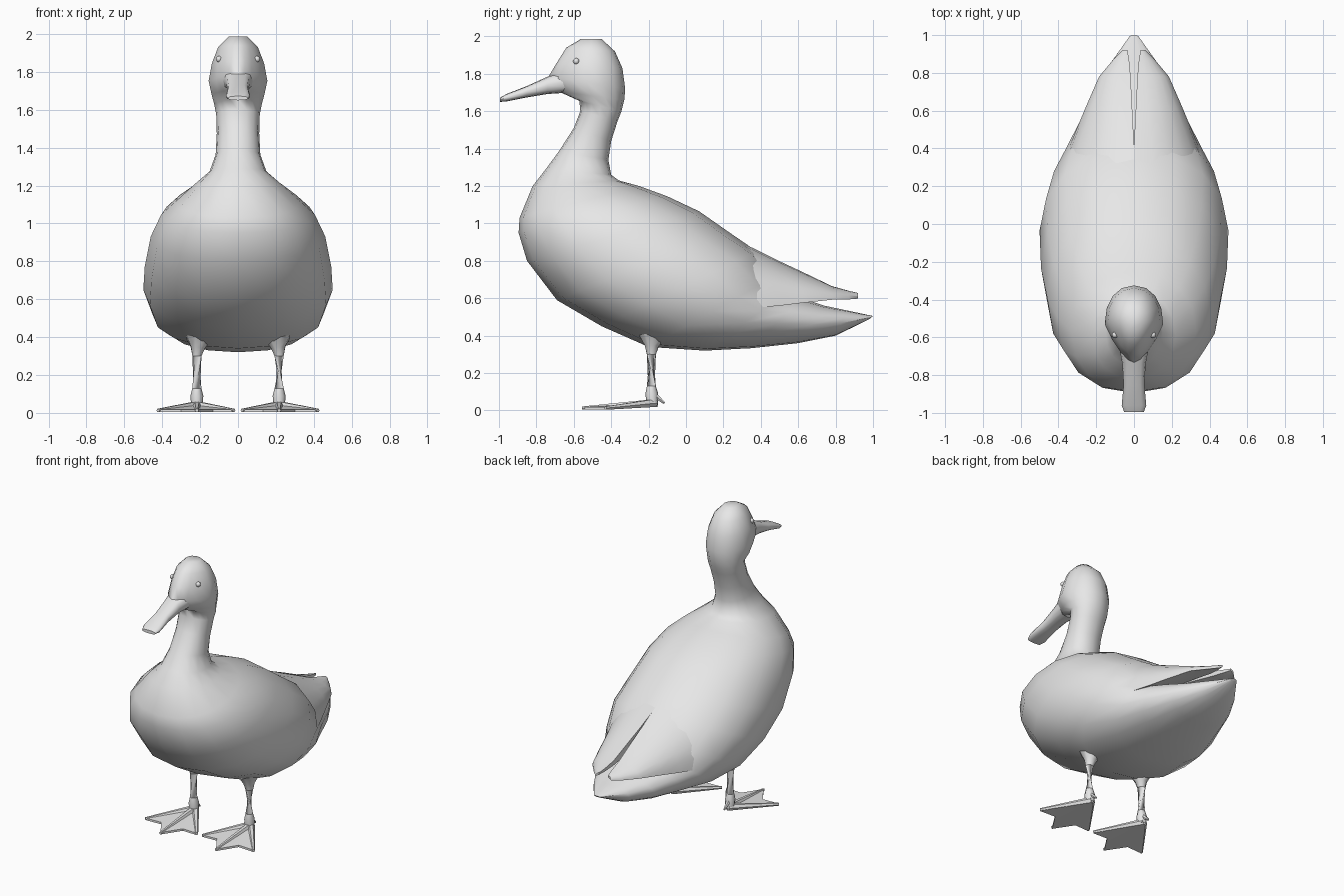
import bpy, bmesh, math
from mathutils import Vector

if "Cube" in bpy.data.objects:
    bpy.data.objects.remove(bpy.data.objects["Cube"], do_unlink=True)

GREY = (0.8, 0.8, 0.8, 1)
mat = bpy.data.materials.new("plain grey")
mat.use_nodes = True
mat.diffuse_color = GREY
mat.node_tree.nodes["Principled BSDF"].inputs["Base Color"].default_value = GREY


def finish(name, bm, angle=50):
    bmesh.ops.recalc_face_normals(bm, faces=bm.faces[:])
    mesh = bpy.data.meshes.new(name)
    bm.to_mesh(mesh)
    bm.free()
    mesh.materials.append(mat)
    for p in mesh.polygons:
        p.use_smooth = True
    mesh.set_sharp_from_angle(angle=math.radians(angle))
    obj = bpy.data.objects.new(name, mesh)
    bpy.context.collection.objects.link(obj)
    return obj


def loft(name, rings, angle=50):
    """Skin a list of equally sized rings and cap both ends."""
    bm = bmesh.new()
    loops = [[bm.verts.new(p) for p in ring] for ring in rings]
    n = len(loops[0])
    for a, b in zip(loops, loops[1:]):
        for i in range(n):
            j = (i + 1) % n
            bm.faces.new((a[i], a[j], b[j], b[i]))
    bm.faces.new(loops[0])
    bm.faces.new(loops[-1])
    return finish(name, bm, angle)


def oval(fy, fz, by, bz, w, taper=0.0, power=0.92, n=16):
    """Ring spanning a front and a back profile point, narrowed to the front."""
    f, b = Vector((0, fy, fz)), Vector((0, by, bz))
    mid, half = (f + b) / 2, (f - b) / 2
    ring = []
    for i in range(n):
        a = math.tau * i / n
        c, s = math.cos(a), math.sin(a)
        c = math.copysign(abs(c) ** power, c)
        s = math.copysign(abs(s) ** power, s)
        ring.append(mid + half * c + Vector((w * s * (1 - taper * max(0, c)), 0, 0)))
    return ring


def tube(name, stops, n=8):
    """Tapered tube through (point, radius) stops."""
    pts = [Vector(p) for p, r in stops]
    rings = []
    for i, (p, r) in enumerate(stops):
        d = pts[min(i + 1, len(pts) - 1)] - pts[max(i - 1, 0)]
        q = d.to_track_quat('Z', 'Y')
        rings.append([pts[i] + q @ Vector((r * math.cos(math.tau * k / n),
                      r * math.sin(math.tau * k / n), 0)) for k in range(n)])
    return loft(name, rings)


# Head, neck, body and tail: front y, z, back y, z, half width, taper
body = [
    (-.56, 1.987, -.45, 1.985, .05, .2), (-.64, 1.94, -.38, 1.92, .105, .3),
    (-.69, 1.86, -.34, 1.83, .138, .4), (-.735, 1.785, -.325, 1.72, .155, .5),
    (-.68, 1.705, -.33, 1.66, .14, .4), (-.57, 1.655, -.345, 1.60, .125, .2),
    (-.565, 1.60, -.365, 1.55, .115, 0), (-.60, 1.51, -.40, 1.44, .112, 0),
    (-.68, 1.385, -.415, 1.34, .118, 0), (-.75, 1.29, -.40, 1.26, .15, 0),
    (-.82, 1.20, -.36, 1.23, .22, 0), (-.89, 1.03, -.25, 1.20, .33, 0),
    (-.895, .95, -.10, 1.145, .405, 0), (-.85, .80, .07, 1.065, .46, 0),
    (-.69, .59, .22, .96, .492, 0), (-.45, .45, .38, .85, .50, 0),
    (-.20, .34, .48, .72, .455, 0), (.10, .32, .53, .62, .385, 0),
    (.35, .333, .62, .60, .31, 0), (.60, .36, .74, .56, .23, 0),
    (.80, .40, .86, .535, .14, 0), (.98, .488, 1.0, .505, .025, 0),
]
loft("body", [oval(*r) for r in body], 60)

# Bill: y, bottom z, top z, half width
bill = [(-.62, 1.70, 1.83, .085), (-.74, 1.692, 1.785, .062), (-.85, 1.674, 1.735, .055),
        (-.96, 1.652, 1.692, .065), (-.995, 1.65, 1.672, .052)]
loft("bill", [oval(y, b, y, t, w, 0, .75, 12) for y, b, t, w in bill])

# Folded wings: y, inner x, outer x, top z, lower edge z
wing = [(.10, 0, .42, .99, .62), (.38, 0, .355, .858, .55), (.50, .004, .305, .798, .56),
        (.62, .01, .255, .742, .575), (.78, .018, .185, .665, .592), (.87, .026, .11, .64, .594),
        (.92, .035, .06, .628, .598)]


def wing_ring(side, y, xi, xo, zt, zb, n=7):
    arc = [(xi + (xo - xi) * math.sin(t), zb + (zt - zb) * math.cos(t))
           for t in (math.pi / 2 * k / (n - 1) for k in range(n))]
    inner = zt - (zt - zb) * .45
    under = [(xo + (xi - xo) * k / 4, zb + (inner - zb) * k / 4) for k in range(1, 5)]
    return [(side * x, y, z) for x, z in arc + under]


# Webbed foot outline relative to the leg, from heel round the toes
TOES = [(.205, -.43), (0, -.555), (-.195, -.43)]
NOTCHES = [(.085, -.425), (-.085, -.425)]


def web(name, cx, side):
    outline = [TOES[0], NOTCHES[0], TOES[1], NOTCHES[1], TOES[2]]
    bm = bmesh.new()
    layers = []
    for heel_z, edge_z in ((.045, .018), (.02, .004)):
        heel = bm.verts.new((cx, -.15, heel_z))
        edge = [bm.verts.new((cx + side * x, y, edge_z)) for x, y in outline]
        for a, b in zip(edge, edge[1:]):
            bm.faces.new((heel, a, b))
        layers.append([heel] + edge)
    top, low = layers
    for i in range(len(top)):
        j = (i + 1) % len(top)
        bm.faces.new((top[i], top[j], low[j], low[i]))
    finish(name, bm, 40)


for side, label in ((1, "left"), (-1, "right")):
    loft(label + "_wing", [wing_ring(side, *w) for w in wing])
    cx = side * .217
    # Eye
    bm = bmesh.new()
    bmesh.ops.create_uvsphere(bm, u_segments=10, v_segments=6, radius=.017)
    bmesh.ops.translate(bm, verts=bm.verts, vec=(side * .1, -.587, 1.867))
    finish(label + "_eye", bm)
    # Leg with flared thigh and ankle
    tube(label + "_leg", [((cx - side * .01, -.18, .40), .075), ((cx - side * .005, -.183, .345), .04),
                          ((cx, -.185, .30), .026), ((cx, -.185, .13), .024),
                          ((cx, -.183, .09), .034), ((cx, -.18, .03), .03)])
    # Toes, hind toe and web
    for i, (x, y) in enumerate(TOES):
        tip = Vector((cx + side * x, y, .013))
        root = Vector((cx, -.165, .04))
        tube(f"{label}_toe_{i + 1}", [(root, .024), (root.lerp(tip, .5), .017), (tip, .010)], 6)
    tube(label + "_hind_toe", [((cx, -.17, .085), .018), ((cx, -.115, .038), .006)], 6)
    web(label + "_web", cx, side)
